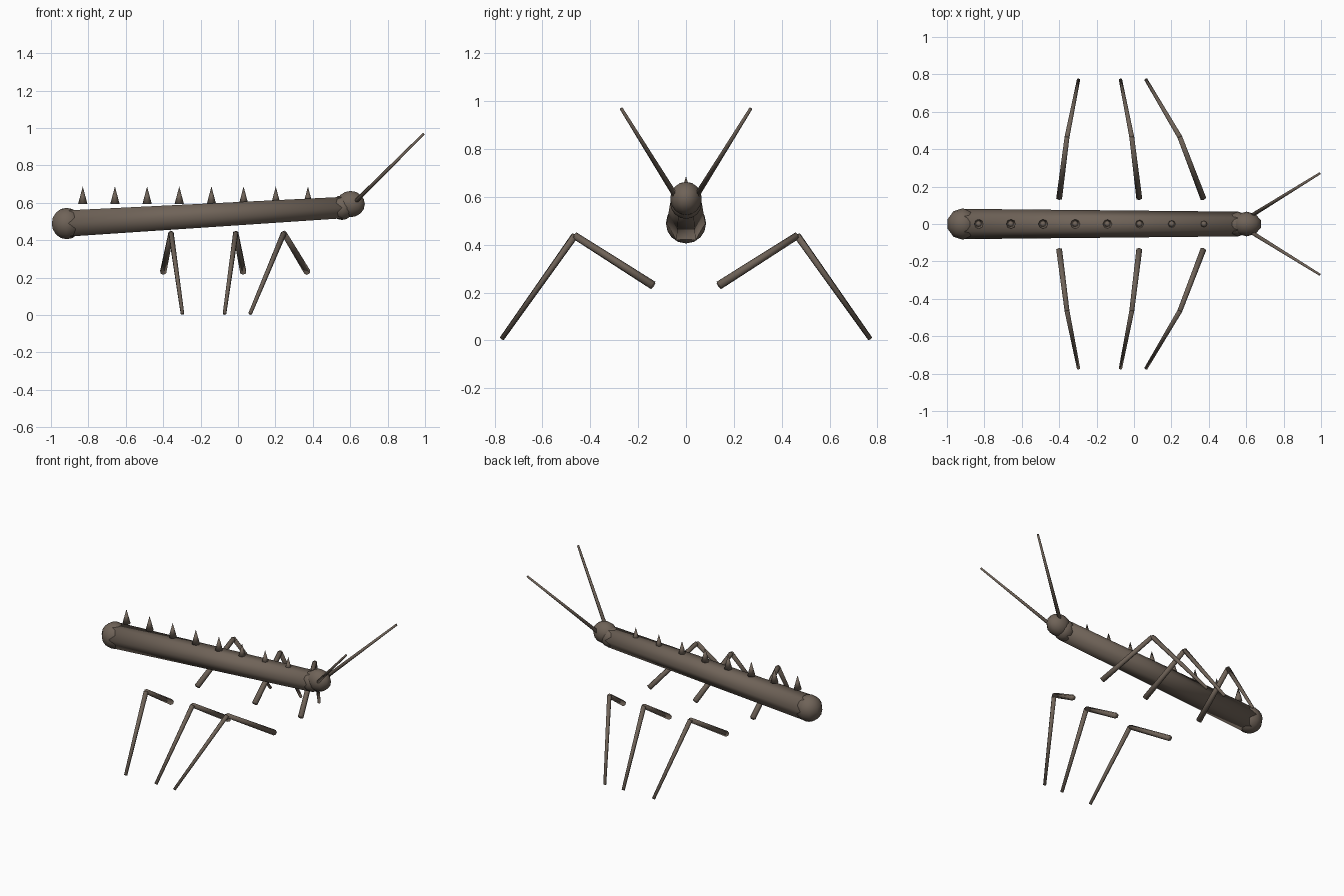
import bpy
from mathutils import Vector

cube = bpy.data.objects.get("Cube")
if cube:
    bpy.data.objects.remove(cube, do_unlink=True)

bark = bpy.data.materials.new("bark brown")
bark.use_nodes = True
colour = (0.16, 0.125, 0.098, 1)
bark.diffuse_color = colour
bark.node_tree.nodes["Principled BSDF"].inputs["Base Color"].default_value = colour


def finish(name):
    obj = bpy.context.object
    obj.name = name
    obj.data.materials.append(bark)
    bpy.ops.object.shade_smooth()
    return obj


def rod(name, start, end, r1, r2, sides=6):
    """Tapered rod between two points."""
    a, b = Vector(start), Vector(end)
    bpy.ops.mesh.primitive_cone_add(vertices=sides, radius1=r1, radius2=r2,
                                    depth=(b - a).length, location=(a + b) / 2)
    obj = finish(name)
    obj.rotation_euler = (b - a).to_track_quat("Z", "Y").to_euler()
    return obj


def ball(name, centre, size):
    bpy.ops.mesh.primitive_uv_sphere_add(segments=10, ring_count=8, radius=1, location=centre)
    bpy.context.object.scale = size
    return finish(name)


# Six-sided body with rounded ends, and the head
tail, neck = (-0.916, 0, 0.489), (0.556, 0, 0.574)
body = rod("body", tail, neck, 0.081, 0.066)
# Keep one flat of the hexagon facing up
up = body.rotation_euler.to_quaternion() @ Vector((0, 1, 0))
if abs(up.z) > 0.5:
    body.rotation_euler = (Vector(neck) - Vector(tail)).to_track_quat("Z", "X").to_euler()
ball("tail_end", tail, (0.084, 0.084, 0.084))
ball("neck", neck, (0.066, 0.066, 0.066))
ball("head", (0.602, 0, 0.593), (0.08, 0.066, 0.07))

# Row of spines along the back
for i in range(8):
    x = -0.83 + 0.172 * i
    rod(f"back_spine_{i + 1}", (x, 0, 0.593), (x, 0, 0.687), 0.025, 0, 8)

# Legs as hip, knee and foot x positions, and antennae on both sides
legs = {"front": (0.37, 0.245, 0.065),
        "middle": (0.028, -0.012, -0.072),
        "rear": (-0.4, -0.358, -0.297)}
for side, s in (("left", 1), ("right", -1)):
    for place, (hip, knee, foot) in legs.items():
        joint = (knee, 0.465 * s, 0.438)
        rod(f"{place}_{side}_upper_leg", (hip, 0.138 * s, 0.23), joint, 0.018, 0.015)
        rod(f"{place}_{side}_lower_leg", joint, (foot, 0.77 * s, 0.007), 0.015, 0.01)
    rod(f"{side}_antenna", (0.63, 0.046 * s, 0.608), (0.992, 0.27 * s, 0.968), 0.012, 0.007)
